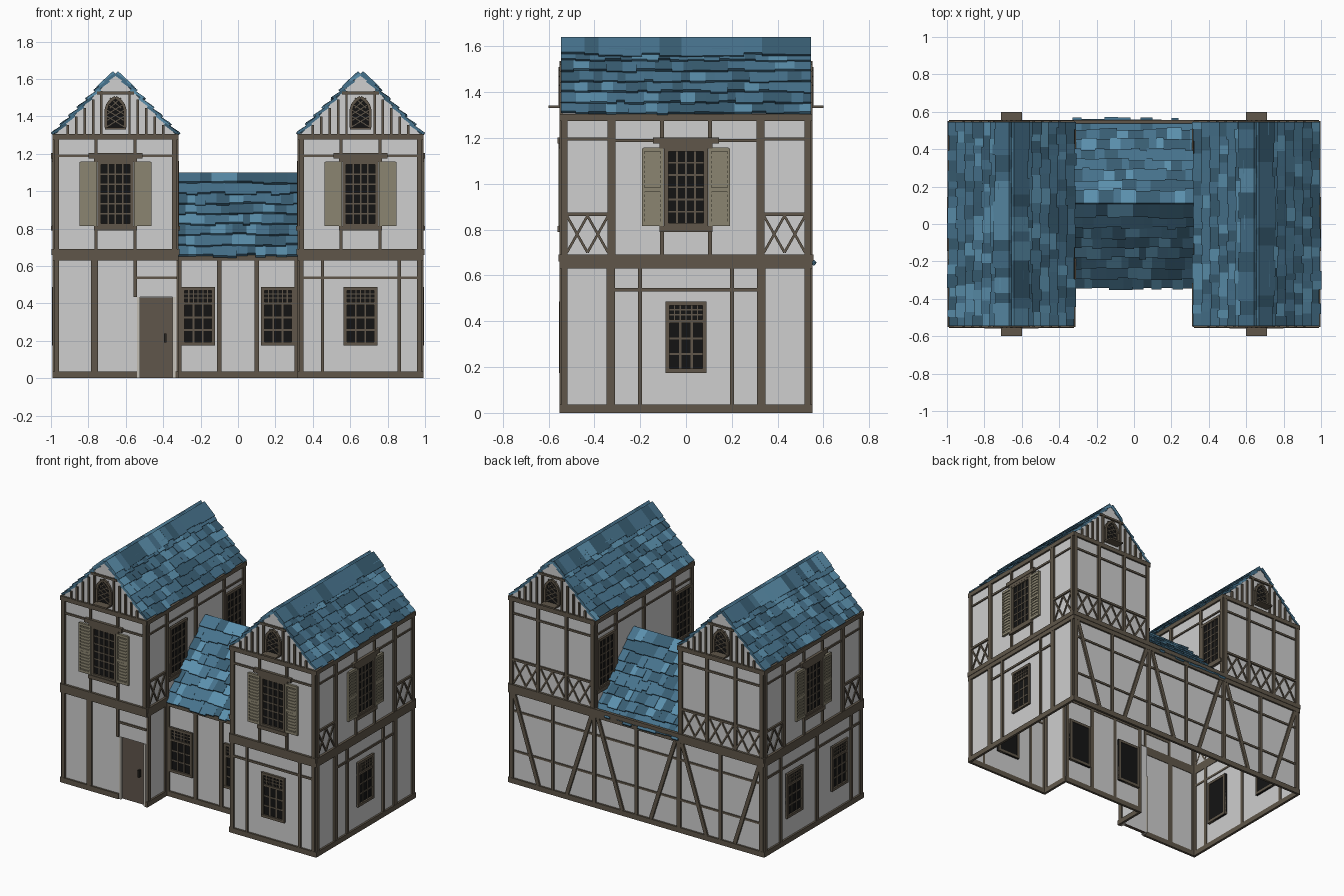
import bpy, bmesh, math, random
from mathutils import Vector

if "Cube" in bpy.data.objects:
    bpy.data.objects.remove(bpy.data.objects["Cube"])
random.seed(4)

COLOURS = {"plaster": (.62, .62, .62), "timber": (.115, .094, .067), "door wood": (.118, .092, .07),
           "shutter paint": (.26, .235, .165), "dark glass": (.007, .007, .007),
           "tile dark": (.04, .11, .17), "tile mid": (.062, .17, .265), "tile light": (.105, .28, .42),
           "door trim": (.55, .52, .46), "iron": (.02, .018, .015)}
MATS = {}
for n, c in COLOURS.items():
    MATS[n] = bpy.data.materials.new(n)
    MATS[n].diffuse_color = (*c, 1)
parts = {}


def part(name, *mats):
    if name not in parts:
        parts[name] = (bmesh.new(), mats)
    return parts[name][0]


def hexa(bm, p, mi=0):
    # box from four lower and four upper corners
    v = [bm.verts.new(q) for q in p]
    for f in ((0, 1, 2, 3), (4, 5, 6, 7), (0, 1, 5, 4), (1, 2, 6, 5), (2, 3, 7, 6), (3, 0, 4, 7)):
        bm.faces.new([v[i] for i in f]).material_index = mi


# A wall face is (axis of u: 0 = x, 1 = y; plane position; outward sign)
def P(F, u, z, n):
    a, d, s = F
    return (u, d + s * n, z) if a == 0 else (d + s * n, u, z)


def box(bm, F, u0, u1, z0, z1, n1=.012, n0=-.004):
    hexa(bm, [P(F, u, z, n) for n in (n0, n1) for u, z in ((u0, z0), (u1, z0), (u1, z1), (u0, z1))])


def bar(bm, F, a, b, w, n1=.01, n0=-.002):
    a, b = Vector(a), Vector(b)
    d = (b - a).normalized() * w / 2
    q = Vector((-d.y, d.x))
    hexa(bm, [P(F, c.x, c.y, n) for n in (n0, n1) for c in (a - q, a + q, b + q, b - q)])


timber = part("timber_frame", "timber")
lattice_bm = part("timber_lattice", "timber")
glass = part("window_glass", "dark glass")
frames = part("window_frames", "timber")
shutters = part("shutters", "shutter paint")


def studs(F, us, z0, z1, w=.028):
    for u in us:
        box(timber, F, u - w / 2, u + w / 2, z0, z1)


def lattice(F, u0, u1, z0=.70, z1=.86):
    box(timber, F, u0, u1, z1, z1 + .015)
    m, h = (u0 + u1) / 2, (u1 - u0) / 2
    for a in (u0, m):
        bar(lattice_bm, F, (a, z0), (a + h, z1), .011, .007)
        bar(lattice_bm, F, (a, z1), (a + h, z0), .011, .007)


def grid(F, u0, u1, z0, z1, nu, nz, w=.006):
    for i in range(1, nu):
        u = u0 + (u1 - u0) * i / nu
        box(frames, F, u - w / 2, u + w / 2, z0, z1, .008)
    for i in range(1, nz):
        z = z0 + (z1 - z0) * i / nz
        box(frames, F, u0, u1, z - w / 2, z + w / 2, .007)


def casing(F, c, w, z0, z1, t=.018):
    box(glass, F, c - w, c + w, z0, z1, .004, -.015)
    for s in (-1, 1):
        box(frames, F, c + s * (w - t / 2) - t / 2, c + s * (w - t / 2) + t / 2, z0, z1, .014, -.018)
    for z in (z0, z1 - t):
        box(frames, F, c - w, c + w, z, z + t, .015, -.018)


def low_window(F, c, dz=0):
    z0, z1 = .175 + dz, .487 + dz
    casing(F, c, .09, z0, z1)
    box(frames, F, c - .09, c + .09, z1 - .095, z1 - .08, .013)
    grid(F, c - .075, c + .075, z1 - .08, z1 - .015, 6, 3)
    grid(F, c - .075, c + .075, z0 + .015, z1 - .095, 3, 3, .009)


def tall_window(F, c, shut=True):
    casing(F, c, .095, .81, 1.16)
    grid(F, c - .08, c + .08, .825, 1.145, 4, 6, .008)
    box(frames, F, c - .115, c + .115, .79, .815, .02)
    if not shut:
        return
    box(frames, F, c - .115, c + .115, 1.155, 1.175, .016)
    box(frames, F, c - .145, c + .145, 1.175, 1.203, .02)
    studs(F, (c - .105, c + .105), .69, .79, .016)
    studs(F, (c - .105, c + .105), 1.2, 1.29, .016)
    for s in (-1, 1):
        m = c + s * .146
        box(shutters, F, m - .046, m + .046, .815, 1.155, .008)
        for e in (-.041, .041):
            box(shutters, F, m + e - .006, m + e + .006, .815, 1.155, .016)
        for z in (.815, .965, 1.14):
            box(shutters, F, m - .04, m + .04, z, z + .018, .016)
        for k in range(15):
            z = .832 + k * .021
            bar(shutters, F, (m - .036, z), (m + .036, z), .009, .013)


# Ground floor: U-shaped shell with a door recess, open below
outline = [(-.98, -.54), (-.535, -.54), (-.535, -.5), (-.335, -.5), (-.335, -.54), (-.33, -.54), (-.33, -.32),
           (.33, -.32), (.33, -.54), (.98, -.54), (.98, .54), (-.98, .54)]
bm = part("ground_floor_walls", "plaster")
lo = [bm.verts.new((x, y, 0)) for x, y in outline]
hi = [bm.verts.new((x, y, .66)) for x, y in outline]
for i in range(len(lo)):
    j = (i + 1) % len(lo)
    bm.faces.new((lo[i], lo[j], hi[j], hi[i]))

# Upper floor of both wings with gables
bm = part("wing_upper_walls", "plaster")
for cx in (-.655, .655):
    prof = [(-.325, .65), (.325, .65), (.325, 1.3), (0, 1.625), (-.325, 1.3)]
    ends = [[bm.verts.new((cx + x, y, z)) for x, z in prof] for y in (-.54, .54)]
    bm.faces.new(ends[0])
    bm.faces.new(ends[1][::-1])
    for i in range(1, 5):
        j = (i + 1) % 5
        bm.faces.new((ends[0][j], ends[0][i], ends[1][i], ends[1][j]))

FRONT, BACK, MID = (0, -.54, -1), (0, .54, 1), (0, -.32, -1)
RIGHT, LEFT = (1, .98, 1), (1, -.98, -1)
INR, INL = (1, .33, -1), (1, -.33, 1)

# Door, lintel and handle
box(part("door_lintel", "plaster"), FRONT, -.535, -.335, .435, .655, 0, -.04)
box(part("door", "door wood"), FRONT, -.525, -.35, 0, .432, -.012, -.035)
trim = part("door_trim", "door trim")
for u in (-.54, -.35):
    box(trim, FRONT, u, u + .015, 0, .435, .006, -.04)
box(part("door_handle", "iron"), FRONT, -.395, -.383, .19, .24, .008, -.015)


# Sills, floor beams and eaves beams
def beams(F, u0, u1, levels):
    for z0, z1, n in levels:
        box(timber, F, u0, u1, z0, z1, n)


SILL, FLOOR, EAVE = (0, .036, .013), ((.63, .66, .013), (.66, .692, .016)), (1.275, 1.305, .013)
beams(FRONT, -.99, -.54, (SILL,))
beams(FRONT, .325, .99, (SILL,))
beams(MID, -.33, .33, (SILL, FLOOR[0]))
beams(BACK, -.99, .99, (SILL, *FLOOR))
for F in (LEFT, RIGHT):
    beams(F, -.55, .55, (SILL, *FLOOR, EAVE))
for F in (INL, INR):
    beams(F, -.55, -.32, (SILL, *FLOOR))
    beams(F, -.55, .55, (EAVE,))
    studs(F, (-.525, -.335), .03, .64)
for s in (-1, 1):
    c = s * .655
    for F in (FRONT, BACK):
        beams(F, c - .335, c + .335, (*FLOOR, EAVE))
        studs(F, (c - .315, c + .315), .69, 1.28)
        # gable studs, collar and small arched window
        for d in (.075, .12, .165, .21, .255):
            studs(F, (c - d, c + d), 1.3, 1.61 - d, .013)
        box(timber, F, c - .1, c + .1, 1.518, 1.532)
        arch = [(-.052, 1.34), (-.052, 1.43), (-.042, 1.465), (-.02, 1.49), (0, 1.502),
                (.02, 1.49), (.042, 1.465), (.052, 1.43), (.052, 1.34)]
        pts = [(c + u, z) for u, z in arch]
        f = glass.faces.new([glass.verts.new(P(F, u, z, .005)) for u, z in pts])
        for a, b in zip(pts, pts[1:]):
            bar(frames, F, a, b, .016, .016)
        for k in range(4):
            z = 1.345 + k * .033
            h = .045 if k < 3 else .03
            bar(frames, F, (c - h, z), (c + h, z + .055), .005, .009)
            bar(frames, F, (c + h, z), (c - h, z + .055), .005, .009)
        box(timber, F, c - .055, c + .055, 1.33, 1.341, .06)
    # front upper window wall
    tall_window(FRONT, c)
    for a, b in ((-.31, -.14), (.14, .31)):
        box(timber, FRONT, c + a, c + b, 1.182, 1.196, .008)
    # back upper wall
    studs(BACK, (c - .11, c + .11), .69, 1.28, .022)
    box(timber, BACK, c - .31, c + .31, 1.182, 1.196, .008)
    for k in (-1, 0, 1):
        lattice(BACK, c + k * .207 - .094, c + k * .207 + .094)

# Front ground floor
studs(FRONT, (-.968, .338, .968), .03, .64, .024)
studs(FRONT, (-.768,), .03, .64, .038)
studs(FRONT, (-.55,), .435, .64, .02)
studs(FRONT, (.452, .862), .03, .64, .018)
box(timber, FRONT, -.54, -.33, .53, .545, .008)
box(timber, FRONT, .33, .97, .53, .545, .008)
low_window(FRONT, .655)
studs(MID, (-.1, .1, -.315, .315), .03, .64, .026)
low_window(MID, -.213)
low_window(MID, .213)

# Outer side walls
for F in (LEFT, RIGHT):
    studs(F, (-.53, .53), .03, 1.28, .026)
    studs(F, (-.325, .325), .69, 1.28, .034)
    tall_window(F, 0)
    for s in (-1, 1):
        a, b = sorted((s * .34, s * .52))
        lattice(F, a, b)
        box(timber, F, a, b, 1.19, 1.202, .008)
        a, b = sorted((s * .14, s * .31))
        box(timber, F, a, b, 1.182, 1.196, .008)
studs(RIGHT, (-.328, .328), .03, .64, .036)
studs(RIGHT, (-.2, .2), .03, .64, .018)
box(timber, RIGHT, -.31, .31, .53, .545, .008)
low_window(RIGHT, 0)
studs(LEFT, (-.42, -.04, .36), .03, .64, .026)
box(timber, LEFT, -.52, .52, .53, .545, .008)
low_window(LEFT, .21)
low_window(LEFT, -.29)

# Inner side walls above the middle roof
for F, ws in ((INL, (-.2, .42)), (INR, (-.43, .42))):
    studs(F, (-.53, -.325, 0, .31, .53), .66, 1.28, .026)
    box(timber, F, -.52, .52, 1.19, 1.202, .008)
    for w in ws:
        tall_window(F, w, False)
lattice(INL, -.515, -.34)

# Back ground floor with diagonal braces
studs(BACK, (-.968, -.328, .328, .968), .03, .64)
for c in (-.65, 0, .65):
    studs(BACK, (c,), .03, .64, .022)
    for z in (.22, .5):
        box(timber, BACK, c - .31, c + .31, z, z + .014, .007)
    for s in (-1, 1):
        bar(timber, BACK, (c + s * .3, .63), (c + s * .11, .035), .026, .012)


# Shingled slopes: rows of overlapping tiles between an eave and a ridge
def slope(name, plane, E, R, a0, a1, rows, cap=False):
    bm = part(name, "tile dark", "tile mid", "tile light")
    E, R = Vector(E), Vector(R)
    d = R - E
    n = Vector((-d.y, d.x)).normalized()
    n = n if n.y > 0 else -n

    def pt(t, a, h):
        q = E + d * t + n * h
        return (q.x, a, q.y) if plane == 0 else (a, q.x, q.y)

    def tile(t0, t1, b0, b1, h0, h1, th):
        hexa(bm, [pt(t, a, h + k) for k in (-th, 0) for t, a, h in
                  ((t0, b0, h0), (t0, b1, h0), (t1, b1, h1), (t1, b0, h1))],
             random.choices((0, 1, 2), (3, 5, 2))[0])
    for r in range(rows + cap):
        a = a0
        while a < a1 - .001:
            w = random.uniform(.035, .085) * (1.3 if r == rows else 1)
            b = a1 if a + w > a1 - .025 else a + w
            if r == rows:
                tile(.76 + random.uniform(-.03, .03), 1.0, a, b, .024, .02, .014)
            else:
                t0 = r / rows - random.uniform(0, .035)
                tile(t0, min(1, (r + 1) / rows + .03), a, b, random.uniform(.017, .024), .006, .015)
            a = b


for s, name in ((-1, "left"), (1, "right")):
    for k in (-1, 1):
        c = s * .655
        slope(name + "_wing_roof", 0, (c + k * .32, 1.305), (c, 1.627), -.545, .545, 7, True)
slope("middle_roof", 1, (-.325, .655), (.108, 1.095), -.328, .328, 8)
slope("middle_roof", 1, (.54, .655), (.108, 1.095), -.328, .328, 8)

# Turn every part into an object
for name, (bm, mats) in parts.items():
    bmesh.ops.recalc_face_normals(bm, faces=bm.faces)
    me = bpy.data.meshes.new(name)
    bm.to_mesh(me)
    bm.free()
    for m in mats:
        me.materials.append(MATS[m])
    bpy.context.collection.objects.link(bpy.data.objects.new(name, me))

for m in bpy.data.materials:
    if m.users and not m.is_grease_pencil:
        m.use_nodes = True
        m.node_tree.nodes["Principled BSDF"].inputs["Base Color"].default_value = m.diffuse_color
